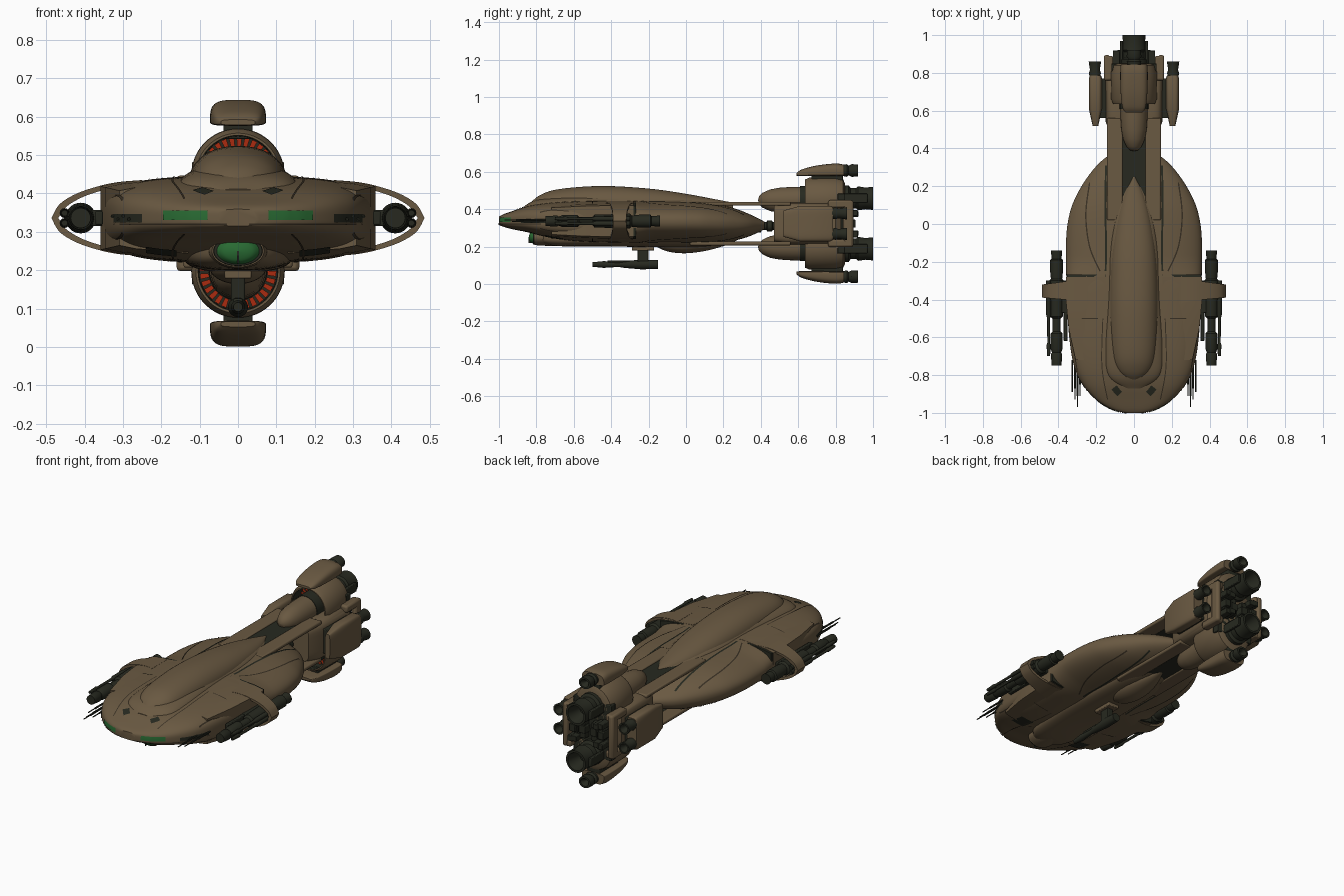
import bpy, bmesh, math, random

if "Cube" in bpy.data.objects:
    bpy.data.objects.remove(bpy.data.objects["Cube"])
random.seed(4)
ZC = 0.3225          # symmetry height of the engine cluster

def material(name, rgb):
    m = bpy.data.materials.new(name)
    m.diffuse_color = (*rgb, 1)
    m.use_nodes = True
    m.node_tree.nodes["Principled BSDF"].inputs["Base Color"].default_value = m.diffuse_color
    return m

BROWN = material("hull brown", (0.143, 0.100, 0.054))
SEAM = material("seam brown", (0.040, 0.029, 0.017))
DARK = material("gun metal", (0.020, 0.022, 0.014))
GREEN = material("window green", (0.022, 0.145, 0.033))
RED = material("intake red", (0.400, 0.024, 0.005))

def make(name, verts, faces, mat, mirror="", oz=0.0, bevel=0.0):
    bm = bmesh.new()
    vs = [bm.verts.new(v) for v in verts]
    for f in faces:
        bm.faces.new([vs[i] for i in f])
    bmesh.ops.remove_doubles(bm, verts=bm.verts, dist=1e-5)
    bmesh.ops.recalc_face_normals(bm, faces=bm.faces)
    me = bpy.data.meshes.new(name)
    bm.to_mesh(me)
    bm.free()
    me.materials.append(mat)
    ob = bpy.data.objects.new(name, me)
    ob.location.z = oz
    bpy.context.collection.objects.link(ob)
    if bevel:
        b = ob.modifiers.new("Bevel", "BEVEL")
        b.width, b.segments = bevel, 2
    if mirror:
        m = ob.modifiers.new("Mirror", "MIRROR")
        m.use_axis = ("x" in mirror, False, "z" in mirror)
        m.use_mirror_merge = False
    return ob

def smooth(P, k):
    out = []
    for i in range(len(P) - 1):
        q = [P[max(i - 1, 0)], P[i], P[i + 1], P[min(i + 2, len(P) - 1)]]
        for j in range(k):
            t = j / k
            out.append([0.5 * (2 * b + (c - a) * t + (2 * a - 5 * b + 4 * c - d) * t * t
                        + (3 * b - a - 3 * c + d) * t ** 3) for a, b, c, d in zip(*q)])
    return out + [list(P[-1])]

def loft(name, rings, mat, caps=True, **kw):
    n = len(rings[0])
    verts = [p for r in rings for p in r]
    faces = [(i * n + j, i * n + (j + 1) % n, (i + 1) * n + (j + 1) % n, (i + 1) * n + j)
             for i in range(len(rings) - 1) for j in range(n)]
    if caps:
        faces += [tuple(range(n)), tuple(range(len(verts) - n, len(verts)))]
    return make(name, verts, faces, mat, **kw)

def body(name, secs, mat, n=2.0, x=0.0, k=5, seg=48, **kw):
    """secs: y, half width, centre z, height above, height below; n: squareness"""
    rings = []
    for y, rx, zc, up, dn in (smooth(secs, k) if k > 1 else secs):
        ring, e = [], 2 / (n(y) if callable(n) else n)
        for i in range(seg):
            a = 2 * math.pi * (i + 0.5) / seg
            c, s = math.cos(a), math.sin(a)
            ring.append((x + math.copysign(max(rx, .001) * abs(c) ** e, c), y,
                         zc + math.copysign(max(up if s > 0 else dn, .001) * abs(s) ** e, s)))
        rings.append(ring)
    return loft(name, rings, mat, **kw)

def lathe(name, prof, x, z, mat, seg=28, sx=1.0, **kw):
    """turned part along y; prof: y, radius"""
    rings = [[(x + sx * max(r, 1e-4) * math.cos(2 * math.pi * i / seg), y,
               z + max(r, 1e-4) * math.sin(2 * math.pi * i / seg)) for i in range(seg)] for y, r in prof]
    return loft(name, rings, mat, **kw)

def box(name, lo, hi, mat, bevel=0.004, **kw):
    v = [(x, y, z) for x in (lo[0], hi[0]) for y in (lo[1], hi[1]) for z in (lo[2], hi[2])]
    f = [(0, 1, 3, 2), (4, 5, 7, 6), (0, 1, 5, 4), (2, 3, 7, 6), (0, 2, 6, 4), (1, 3, 7, 5)]
    return make(name, v, f, mat, bevel=bevel, **kw)

# main hull: square-shouldered front, lens-shaped rear shells
HULL = [(-1.0, .05, .337, .022, .022), (-.98, .12, .337, .034, .03), (-.93, .2, .337, .052, .044),
        (-.85, .272, .337, .078, .06), (-.75, .318, .337, .095, .085), (-.6, .343, .337, .105, .108),
        (-.4, .355, .337, .108, .116), (-.1, .36, .335, .108, .118), (.05, .342, .333, .106, .115),
        (.15, .305, .328, .1, .108), (.25, .245, .322, .085, .092), (.34, .165, .317, .056, .062),
        (.42, .045, .313, .02, .02)]
def squareness(y):
    return 3.3 - 1.1 * min(1, max(0, (y + .32) / .12))
body("main_hull", HULL, BROWN, n=squareness, k=8, seg=112)
FINE = smooth(HULL, 8)

def section(y):
    for a, b in zip(FINE, FINE[1:]):
        if a[0] <= y <= b[0]:
            t = (y - a[0]) / (b[0] - a[0])
            return [p + (q - p) * t for p, q in zip(a, b)]
    return FINE[-1]

def hull_z(x, y, side):
    _, rx, zc, up, dn = section(y)
    n = squareness(y)
    f = max(0, 1 - min(1, abs(x) / rx) ** n) ** (1 / n)
    return zc + side * ((up if side > 0 else dn) * f + .003)

def hull_edge(x, z):
    y = -1.0
    while y < -.3:
        _, rx, zc, up, dn = section(y)
        if (x / rx) ** 3.3 + (abs(z - zc) / (up if z > zc else dn)) ** 3.3 < 1:
            break
        y += .001
    return y - .004

def strip(name, rows, mat):
    m = len(rows[0])
    make(name, [p for r in rows for p in r],
         [(i * m + j, i * m + j + 1, (i + 1) * m + j + 1, (i + 1) * m + j)
          for i in range(len(rows) - 1) for j in range(m - 1)], mat, mirror="x")

def seam(name, pts, w, mat=SEAM, side=1):
    P, rows = smooth(pts, 8), []
    for i, (x, y) in enumerate(P):
        a, b = P[max(i - 1, 0)], P[min(i + 1, len(P) - 1)]
        dx, dy = b[0] - a[0], b[1] - a[1]
        l = math.hypot(dx, dy) or 1
        row = [(x - dy / l * w * s, y + dx / l * w * s) for s in (-.5, 0, .5)]
        rows.append([(u, v, hull_z(u, v, side)) for u, v in row])
    strip(name, rows, mat)

# panel seams and dark patches lying on the hull
for side, tag in ((1, "top"), (-1, "bottom")):
    seam(tag + "_inner_shell_seam", [(.148, .31), (.152, .1), (.148, -.1), (.15, -.25)], .01, DARK, side)
    seam(tag + "_outer_shell_seam", [(.235, .22), (.255, .05), (.235, -.12), (.18, -.25)], .007, side=side)
    seam(tag + "_front_seam", [(.14, -.93), (.17, -.75), (.165, -.5)], .005, side=side)
    seam(tag + "_panel_seam", [(.19, -.5), (.26, -.5), (.33, -.5)], .005, side=side)
    seam(tag + "_side_seam", [(.3, -.78), (.32, -.65), (.328, -.5)], .005, side=side)
seam("nose_vent", [(.075, -.9), (.09, -.885), (.105, -.865)], .035, DARK)
seam("belly_patch", [(.2, -.75), (.2, -.66)], .08, DARK, -1)

# windows and sensor slots wrapped round the nose edge
for name, x0, x1, z0, z1, mat in (("nose_window", .08, .195, .331, .356, GREEN),
                                  ("sensor_slot", .25, .325, .325, .346, DARK),
                                  ("brow_line", .03, .325, .318, .322, SEAM)):
    strip(name, [[(x, hull_edge(x, z), z) for z in (z0, (z0 + z1) / 2, z1)]
                 for x in [x0 + (x1 - x0) * i / 14 for i in range(15)]], mat)
for i, y in enumerate((-.91, -.97, -.93, -.89)):
    lathe("nose_antenna", [(y, .003), (y + .06, .003), (y + .06, .005), (-.72, .005)],
          .285 + .014 * i, .333 + .008 * (i % 2), DARK, seg=8, mirror="x")

# dorsal fairing and raised canopy
body("dorsal_base", [(-.87, .05, .40, .012, .01), (-.8, .14, .41, .04, .02), (-.65, .16, .41, .063, .02),
                     (-.4, .145, .41, .072, .02), (-.1, .13, .41, .06, .02), (.1, .09, .41, .04, .02),
                     (.25, .02, .41, .02, .02)], BROWN, n=2.3)
body("dorsal_canopy", [(-.83, .02, .42, .015, .01), (-.78, .085, .42, .055, .02), (-.68, .118, .42, .087, .02),
                       (-.45, .13, .42, .104, .02), (-.2, .122, .42, .09, .02), (0, .095, .42, .062, .02),
                       (.15, .055, .42, .034, .02), (.25, .008, .42, .015, .02)], BROWN, n=2.2)

# belly keel, ventral pod and chin turret
body("belly_keel", [(-.78, .06, .25, .02, .03), (-.68, .12, .25, .02, .048), (-.4, .145, .25, .02, .05),
                    (0, .14, .25, .02, .055), (.15, .11, .25, .02, .045), (.27, .05, .25, .02, .02)], BROWN, n=3)
body("ventral_pod", [(-.17, .01, .21, .02, .005), (-.1, .06, .21, .02, .036), (.0, .075, .21, .02, .046),
                     (.12, .055, .21, .02, .03), (.24, .008, .22, .02, .005)], BROWN)
body("chin_housing", [(-.81, .068, .25, .042, .042), (-.75, .076, .25, .045, .046), (-.66, .06, .25, .04, .045),
                      (-.56, .02, .25, .02, .02)], BROWN)
body("chin_collar", [(-.817, .063, .25, .038, .038), (-.8, .066, .25, .04, .04)], DARK, k=1)
body("chin_window", [(-.84, .003, .25, .002, .002), (-.837, .024, .25, .015, .015), (-.83, .043, .25, .028, .028),
                     (-.815, .057, .25, .035, .035)], GREEN, k=3)
box("chin_rib", (-.002, -.842, .218), (.002, -.81, .25), DARK, bevel=0)

# ventral gun
box("turret_pylon", (-.018, -.26, .1), (.018, -.2, .22), DARK)
box("turret_base", (-.035, -.29, .178), (.035, -.17, .2), BROWN)
lathe("turret_gun", [(-.5, .012), (-.44, .018), (-.36, .013), (-.33, .018), (-.24, .026), (-.15, .024)],
      0, .104, DARK)
box("turret_sight", (-.012, -.42, .112), (.012, -.3, .126), DARK)

# hollow wing tips and the solid wing root they grow from
P = smooth([(.25, .099), (.31, .094), (.36, .084), (.42, .064), (.465, .036), (.486, 0)], 6)
P = P + [(x, -h) for x, h in P[-2::-1]]
rings = []
for x, h in P:
    t = (x - .25) / .236
    yf, yb = -.425 + .035 * t ** .5, -.275 - .045 * t ** .6
    xi = .25 + (x - .25) * .945
    hi = math.copysign(max(abs(h) - .012, 0), h)
    rings.append([(x, yf, .336 + h), (x, yb, .336 + h), (xi, yb, .336 + hi), (xi, yf, .336 + hi)])
loft("wing_tip_ring", rings, BROWN, mirror="x")
root = [(.15, .107), (.25, .098), (.31, .093), (.359, .083), (.359, -.083), (.31, -.093), (.25, -.098), (.15, -.107)]
loft("wing_root", [[(x * s, y, .336 + h * s) for x, h in root]
                   for y, s in ((-.72, .86), (-.55, .965), (-.42, 1), (-.28, 1))], BROWN, mirror="x")
loft("wing_root_gap", [[(x * s, y, .336 + h * s) for x, h in root]
                       for y, s in ((-.285, .99), (-.268, .985))], DARK, mirror="x")

# side guns carried in the wing tips
lathe("side_gun", [(-.75, .018), (-.75, .026), (-.69, .03), (-.68, .024), (-.66, .032), (-.58, .032), (-.57, .022),
                   (-.5, .022), (-.49, .034), (-.42, .036), (-.3, .04), (-.29, .03), (-.25, .034), (-.19, .034),
                   (-.185, .026), (-.14, .03)], .41, .336, DARK, mirror="x")
for dz in (-.013, .013):
    lathe("side_barrel", [(-.7, .008), (-.64, .011), (-.63, .007), (-.5, .008), (-.48, .013), (-.3, .013)],
          .452, .336 + dz, DARK, seg=12, mirror="x")
box("gun_mount", (.33, -.47, .315), (.41, -.3, .357), DARK, mirror="x")
box("gun_rail", (.352, -.62, .318), (.372, -.3, .354), DARK, mirror="x")

# spars joining hull and engines
box("spar", (.06, .02, .096), (.142, .56, .116), BROWN, bevel=.006, mirror="xz", oz=ZC)
box("spar_infill", (-.065, .12, .097), (.065, .56, .109), DARK, mirror="z", oz=ZC)
lathe("drive_shaft", [(.33, .04), (.4, .034), (.405, .022), (.43, .022), (.435, .03), (.46, .03), (.465, .02),
                      (.5, .035)], 0, .31, DARK)

# engine block, fairings and side pods
body("engine_block", [(.47, .12, 0, .1, .1), (.54, .15, 0, .112, .112), (.8, .152, 0, .112, .112),
                      (.83, .13, 0, .1, .1)], BROWN, n=6, k=1, oz=ZC)
box("engine_rear_plate", (-.12, .81, -.16), (.12, .85, .16), DARK, oz=ZC)
body("side_pod", [(.52, .015, 0, .07, .07), (.61, .035, 0, .095, .095), (.77, .035, 0, .095, .095),
                  (.785, .03, 0, .088, .088)], BROWN, n=5, x=.204, k=1, mirror="x", oz=ZC)
box("pod_mount", (.14, .56, -.07), (.19, .77, .07), DARK, mirror="x", oz=ZC)
lathe("side_nozzle", [(.77, .026), (.8, .032), (.815, .026), (.86, .033), (.86, .024), (.82, .012), (.82, 0)],
      .207, .055, DARK, mirror="xz", oz=ZC)
box("rear_frame_post", (.128, .84, -.125), (.16, .895, .125), BROWN, bevel=.012, mirror="x", oz=ZC)
box("rear_frame_arm", (.11, .76, .085), (.16, .89, .125), BROWN, bevel=.01, mirror="xz", oz=ZC)

# upper and lower main engines with recessed intakes
lathe("intake_cone", [(.385, 0), (.39, .02), (.41, .04), (.45, .058), (.5, .067), (.56, .071), (.72, .074)],
      0, .125, BROWN, mirror="z", oz=ZC)
lathe("engine_cowl", [(.72, .07), (.72, .102), (.635, .104), (.635, .11), (.66, .121), (.8, .122), (.84, .112),
                      (.85, .09), (.85, 0)], 0, .125, BROWN, seg=48, mirror="z", oz=ZC)
lathe("intake_lining", [(.714, .07), (.714, .101), (.64, .1025), (.64, .104)], 0, .125, DARK, seg=48,
      caps=False, mirror="z", oz=ZC)
lathe("cone_collar", [(.61, .073), (.61, .0755), (.71, .0765)], 0, .125, DARK, seg=48,
      caps=False, mirror="z", oz=ZC)
lv, lf = [], []
for i in range(30):
    a = 2 * math.pi * i / 30
    lv += [(r * math.cos(a + d), .708, .125 + r * math.sin(a + d)) for r, d in
           ((.077, 0), (.1, 0), (.1, .14), (.077, .14))]
    lf.append(tuple(range(4 * i, 4 * i + 4)))
make("intake_louvers", lv, lf, RED, mirror="z", oz=ZC)
lathe("main_nozzle", [(.83, .07), (.87, .07), (.88, .055), (.91, .055), (.92, .064), (.96, .058), (1, .062),
                      (1, .05), (.92, .03), (.92, 0)], 0, .135, DARK, seg=36, mirror="z", oz=ZC)
box("nozzle_side_strut", (.058, .82, .11), (.075, .97, .16), DARK, mirror="xz", oz=ZC)
for i in range(10):
    x, z, y = random.uniform(.02, .1), random.uniform(0, .07), random.uniform(.87, .93)
    box("rear_machinery", (x - .018, .83, z - .015), (x + .018, y, z + .015), DARK, .003, mirror="xz", oz=ZC)

# outer nacelles above and below
body("nacelle", [(.59, .045, .262, .008, .006), (.62, .062, .262, .028, .008), (.7, .071, .264, .047, .01),
                 (.8, .073, .265, .0565, .01), (.845, .07, .265, .05, .01)], BROWN, n=3.6, mirror="z", oz=ZC)
box("nacelle_pylon", (-.038, .67, .22), (.038, .84, .262), DARK, mirror="z", oz=ZC)
lathe("nacelle_nozzle", [(.83, .028), (.86, .034), (.87, .026), (.885, .034), (.92, .032), (.92, .022), (.88, 0)],
      0, .284, DARK, sx=1.15, mirror="z", oz=ZC)
box("nacelle_slot", (-.022, .6, .272), (.022, .64, .279), DARK, bevel=.001, mirror="z", oz=ZC)

# smooth shading with crisp edges
bpy.ops.object.select_all(action="SELECT")
bpy.context.view_layer.objects.active = bpy.context.selected_objects[0]
bpy.ops.object.shade_smooth_by_angle(angle=math.radians(35))
